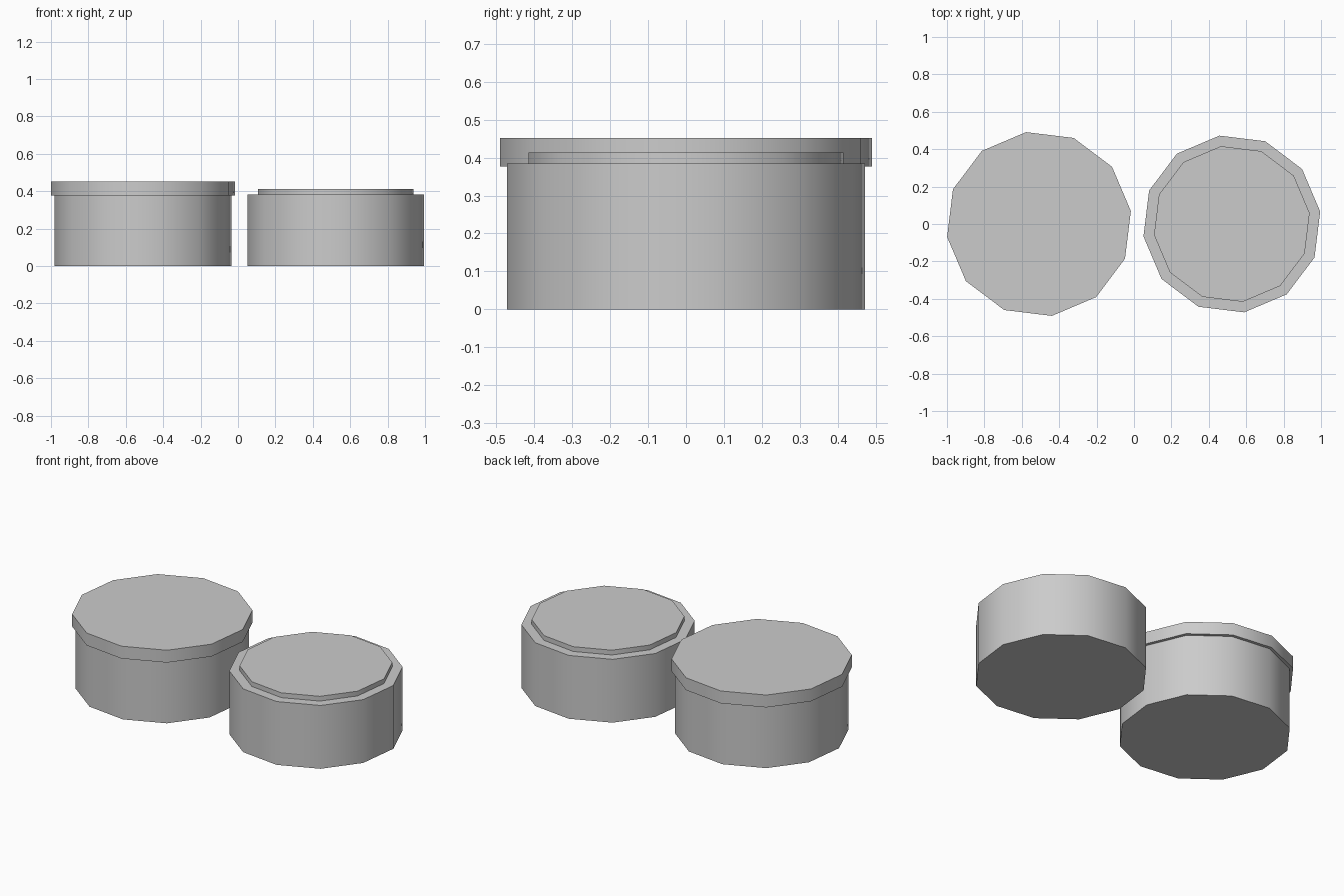
import bpy, math

if "Cube" in bpy.data.objects:
    bpy.data.objects.remove(bpy.data.objects["Cube"])

grey = bpy.data.materials.new("light grey")
grey.diffuse_color = (0.6, 0.6, 0.6, 1)
grey.use_nodes = True
grey.node_tree.nodes["Principled BSDF"].inputs["Base Color"].default_value = grey.diffuse_color

SIDES = 12
TURN = math.radians(8)


def drum(name, x, radius, z0, z1):
    """Twelve-sided drum with smooth walls and crisp rims."""
    bpy.ops.mesh.primitive_cylinder_add(vertices=SIDES, radius=radius, depth=z1 - z0,
                                        location=(x, 0, (z0 + z1) / 2),
                                        rotation=(0, 0, TURN))
    ob = bpy.context.object
    ob.name = name
    ob.data.materials.append(grey)
    bpy.ops.object.shade_smooth_by_angle(angle=math.radians(40))
    return ob


# Two matching jars, each with a narrower neck on top
for side, x in (("closed", -0.508), ("open", 0.523)):
    drum(side + "_jar_body", x, 0.477, 0, 0.384)
    drum(side + "_jar_neck", x, 0.42, 0.384, 0.413)

# Overhanging lid on the left jar
drum("jar_lid", -0.508, 0.496, 0.377, 0.452)
